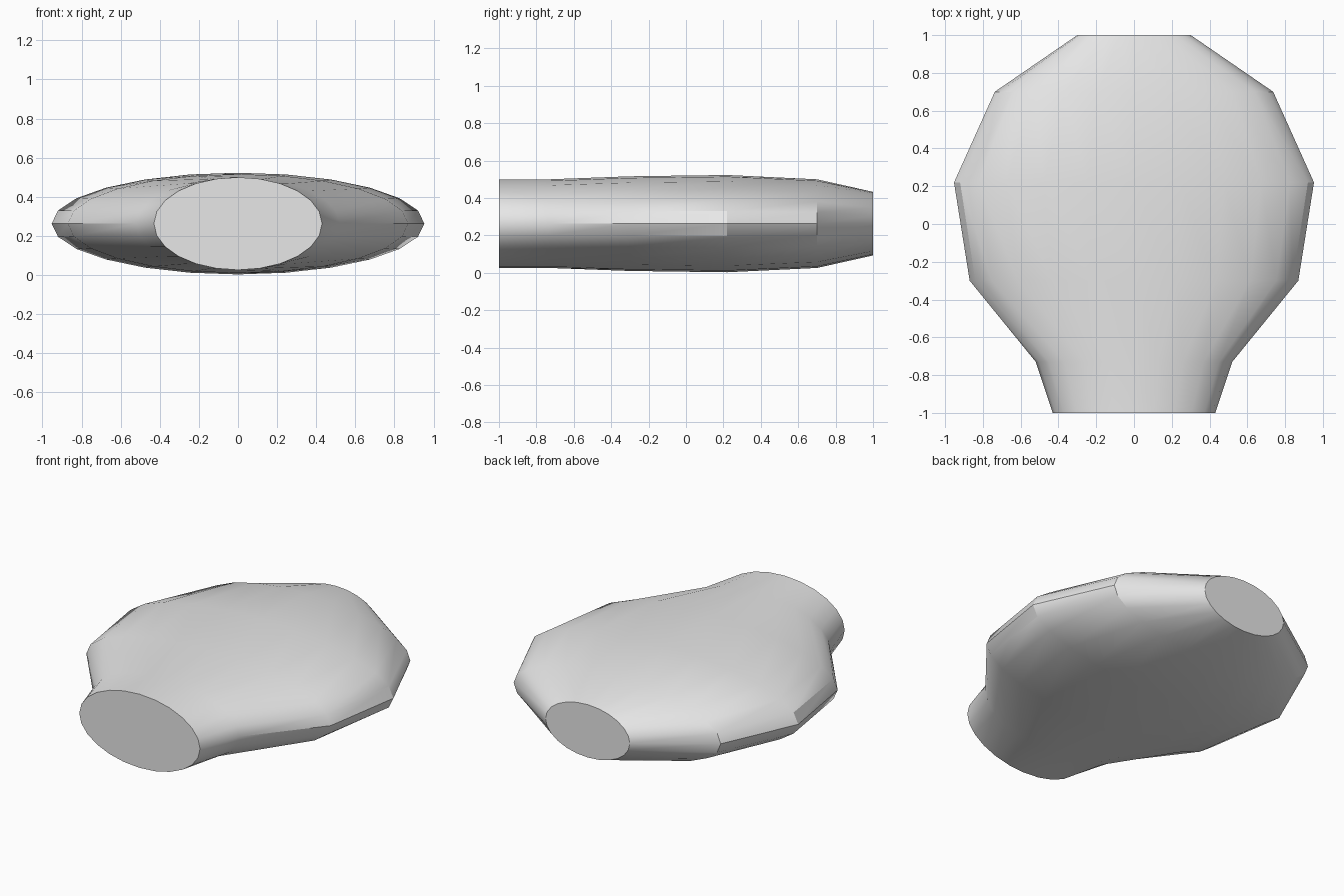
import bpy, bmesh, math

default = bpy.data.objects.get("Cube")
if default:
    bpy.data.objects.remove(default, do_unlink=True)

# Single plain grey
grey = bpy.data.materials.new("light grey")
grey.use_nodes = True
colour = (0.8, 0.8, 0.8, 1)
grey.diffuse_color = colour
grey.node_tree.nodes["Principled BSDF"].inputs["Base Color"].default_value = colour

SIDES = 24
MID_Z = 0.263

# Elliptical sections from front to back: y, half width, half height
SECTIONS = [
    (-1.0, 0.43, 0.237),
    (-0.73, 0.52, 0.237),
    (-0.30, 0.87, 0.253),
    (0.22, 0.953, 0.26),
    (0.70, 0.737, 0.237),
    (1.0, 0.30, 0.17),
]


def loft(name, sections):
    """Bridge elliptical rings along y and cap both ends."""
    bm = bmesh.new()
    rings = []
    for y, rx, rz in sections:
        angles = [2 * math.pi * i / SIDES for i in range(SIDES)]
        rings.append([bm.verts.new((rx * math.cos(a), y, MID_Z + rz * math.sin(a)))
                      for a in angles])
    for a, b in zip(rings, rings[1:]):
        for i in range(SIDES):
            j = (i + 1) % SIDES
            bm.faces.new((a[i], a[j], b[j], b[i]))
    bm.faces.new(rings[0])
    bm.faces.new(rings[-1])
    bmesh.ops.recalc_face_normals(bm, faces=bm.faces)
    mesh = bpy.data.meshes.new(name)
    bm.to_mesh(mesh)
    bm.free()
    obj = bpy.data.objects.new(name, mesh)
    bpy.context.collection.objects.link(obj)
    mesh.materials.append(grey)
    return obj


# Flattened rounded body with a narrow neck at the front
body = loft("flattened_body", SECTIONS)
bpy.ops.object.select_all(action="DESELECT")
body.select_set(True)
bpy.context.view_layer.objects.active = body
bpy.ops.object.shade_smooth_by_angle(angle=math.radians(30))
